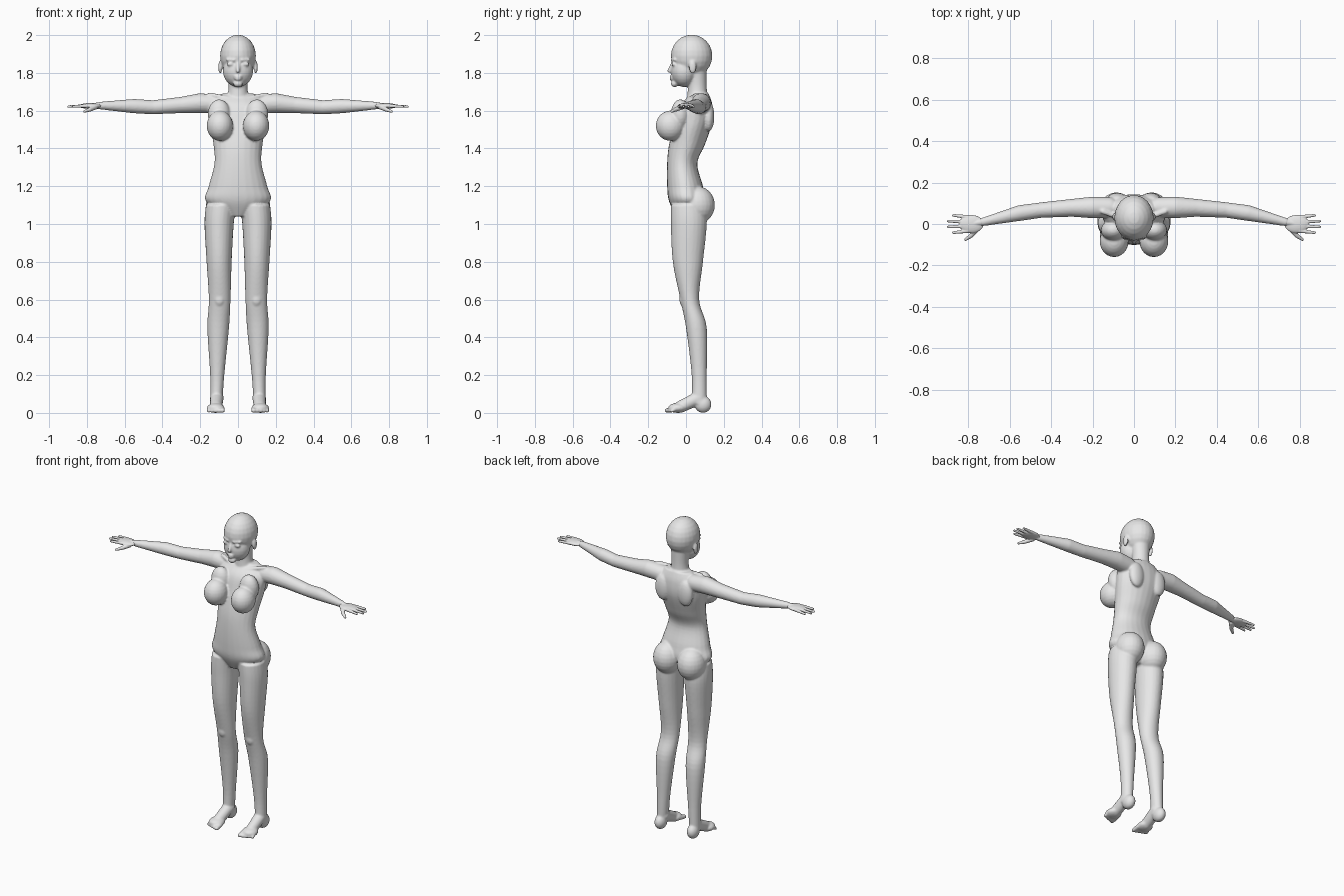
import bpy
import bmesh
import math
from mathutils import Matrix, Vector

default_cube = bpy.data.objects.get("Cube")
if default_cube:
    bpy.data.objects.remove(default_cube, do_unlink=True)

SEGMENTS = 24
STEPS = 6
SIDES = {"left": 1, "right": -1}

clay = bpy.data.materials.new("clay_grey")
clay.use_nodes = True
grey = (0.8, 0.8, 0.8, 1)
clay.diffuse_color = grey
clay.node_tree.nodes["Principled BSDF"].inputs["Base Color"].default_value = grey


def section(height, width, front, back, centre=0):
    """One level ellipse: middle point, then half width and half depth."""
    return Vector((centre, (front + back) / 2, height)), Vector((width / 2, (back - front) / 2))


def curve_between(before, start, end, after, t):
    """Smooth interpolation from start to end that respects both neighbours."""
    tangent_in = (end - before) / 2
    tangent_out = (after - start) / 2
    rise = end - start
    bend = rise * 3 - tangent_in * 2 - tangent_out
    ease = tangent_in + tangent_out - rise * 2
    return start + tangent_in * t + bend * t ** 2 + ease * t ** 3


def loft(bm, sections, side=1):
    """Skin a smooth tube through level ellipses and cap both ends."""
    rings = []
    last = len(sections) - 1
    for step in range(last * STEPS + 1):
        index = min(step // STEPS, last - 1)
        t = step / STEPS - index
        near = [sections[min(max(index + k, 0), last)] for k in (-1, 0, 1, 2)]
        middle, half = [curve_between(*values, t) for values in zip(*near)]
        ring = []
        for k in range(SEGMENTS):
            angle = math.tau * k / SEGMENTS
            x = middle.x + half.x * math.cos(angle)
            y = middle.y + half.y * math.sin(angle)
            ring.append(bm.verts.new((x * side, y, middle.z)))
        rings.append(ring)
    for low, high in zip(rings, rings[1:]):
        for k in range(SEGMENTS):
            following = (k + 1) % SEGMENTS
            bm.faces.new((low[k], low[following], high[following], high[k]))
    bm.faces.new(rings[0])
    bm.faces.new(rings[-1])


def blob(bm, centre, radii, side=1):
    """Ellipsoid, placed on the chosen side."""
    x, y, z = centre
    matrix = Matrix.Translation((x * side, y, z)) @ Matrix.Diagonal((*radii, 1))
    bmesh.ops.create_uvsphere(bm, u_segments=SEGMENTS, v_segments=SEGMENTS // 2,
                              radius=1, matrix=matrix)


def strand(bm, joints, side=1):
    """Tapered round limb: a ball at every joint and a cone between neighbours."""
    for position, radius in joints:
        blob(bm, position, [radius] * 3, side)
    for (start, start_radius), (end, end_radius) in zip(joints, joints[1:]):
        start, end = [Vector((x * side, y, z)) for x, y, z in (start, end)]
        along = end - start
        turn = along.to_track_quat("Z", "Y").to_matrix().to_4x4()
        bmesh.ops.create_cone(bm, cap_ends=True, segments=SEGMENTS, radius1=start_radius,
                              radius2=end_radius, depth=along.length,
                              matrix=Matrix.Translation((start + end) / 2) @ turn)


def finish(bm, name, voxel, passes):
    """Fuse the overlapping volumes into one smooth skin."""
    bmesh.ops.recalc_face_normals(bm, faces=bm.faces)
    mesh = bpy.data.meshes.new(name)
    bm.to_mesh(mesh)
    bm.free()
    mesh.materials.append(clay)
    obj = bpy.data.objects.new(name, mesh)
    bpy.context.collection.objects.link(obj)
    fuse = obj.modifiers.new("fuse", "REMESH")
    fuse.mode = "VOXEL"
    fuse.voxel_size = voxel
    fuse.use_smooth_shade = True
    soften = obj.modifiers.new("soften", "SMOOTH")
    soften.factor = 0.5
    soften.iterations = passes


def add_torso(bm):
    loft(bm, [
        section(height=1.04, width=0.1, front=-0.05, back=0.05),
        section(height=1.12, width=0.34, front=-0.09, back=0.1),
        section(height=1.2, width=0.31, front=-0.1, back=0.09),
        section(height=1.32, width=0.25, front=-0.1, back=0.06),
        section(height=1.42, width=0.26, front=-0.09, back=0.1),
        section(height=1.54, width=0.3, front=-0.06, back=0.14),
        section(height=1.63, width=0.3, front=-0.03, back=0.14),
        section(height=1.69, width=0.18, front=0.03, back=0.12),
    ])


def add_neck(bm):
    loft(bm, [
        section(height=1.62, width=0.14, front=0, back=0.12),
        section(height=1.72, width=0.1, front=0.01, back=0.11),
        section(height=1.82, width=0.11, front=0.01, back=0.11),
    ])


def add_head(bm):
    cranium, jaw = (0, 0.03, 1.89), (0, -0.01, 1.81)
    blob(bm, cranium, (0.095, 0.11, 0.112))
    blob(bm, jaw, (0.08, 0.07, 0.085))
    bridge, nose_tip = (0, -0.07, 1.85), (0, -0.09, 1.81)
    strand(bm, [(bridge, 0.01), (nose_tip, 0.01)])
    for lip_height in (1.78, 1.767):
        blob(bm, (0, -0.077, lip_height), (0.02, 0.01, 0.006))
    blob(bm, (0, -0.06, 1.742), (0.025, 0.02, 0.018))


def add_face_side(bm, side):
    blob(bm, (0.04, -0.065, 1.846), (0.02, 0.013, 0.009), side)
    inner_brow, outer_brow = (0.02, -0.075, 1.868), (0.06, -0.06, 1.87)
    strand(bm, [(inner_brow, 0.007), (outer_brow, 0.006)], side)
    ear = (0.094, 0.035, 1.83)
    blob(bm, ear, (0.01, 0.02, 0.035), side)


def add_chest_and_back(bm, side):
    blob(bm, (0.096, -0.083, 1.52), (0.07, 0.077, 0.08), side)
    upper_chest, shoulder_blade, buttock = (0.1, -0.03, 1.58), (0.08, 0.12, 1.57), (0.085, 0.06, 1.1)
    blob(bm, upper_chest, (0.06, 0.05, 0.08), side)
    blob(bm, shoulder_blade, (0.05, 0.03, 0.08), side)
    blob(bm, buttock, (0.085, 0.093, 0.1), side)
    throat, shoulder_top = (0.02, 0.01, 1.66), (0.15, 0.06, 1.685)
    strand(bm, [(throat, 0.01), (shoulder_top, 0.012)], side)


def add_leg(bm, side):
    loft(bm, [
        section(height=1.1, width=0.16, front=-0.08, back=0.1, centre=0.09),
        section(height=1, width=0.155, front=-0.08, back=0.11, centre=0.1),
        section(height=0.8, width=0.133, front=-0.07, back=0.09, centre=0.1),
        section(height=0.6, width=0.115, front=-0.03, back=0.07, centre=0.097),
        section(height=0.45, width=0.115, front=0, back=0.11, centre=0.105),
        section(height=0.2, width=0.075, front=0.03, back=0.11, centre=0.11),
        section(height=0.05, width=0.065, front=0.03, back=0.11, centre=0.115),
    ], side)
    kneecap = (0.098, -0.01, 0.6)
    blob(bm, kneecap, (0.03, 0.025, 0.04), side)


def add_foot(bm, side):
    heel, ball = (0.115, 0.09, 0.045), (0.118, -0.045, 0.026)
    blob(bm, heel, (0.034, 0.045, 0.045), side)
    blob(bm, ball, (0.047, 0.05, 0.026), side)
    ankle, instep = (0.112, 0.07, 0.08), (0.116, -0.03, 0.032)
    strand(bm, [(ankle, 0.036), (instep, 0.032)], side)
    for toe in range(5):
        thickness = 0.013 - toe * 0.001
        x = 0.082 + toe * 0.0185
        knuckle = (x, -0.06, 0.02)
        tip = (x, toe * 0.006 - 0.1, thickness)
        strand(bm, [(knuckle, thickness), (tip, thickness)], side)


def add_arm(bm, side):
    shoulder, deltoid = (0.12, 0.08, 1.635), (0.2, 0.08, 1.64)
    upper_arm, elbow = (0.3, 0.078, 1.63), (0.45, 0.067, 1.618)
    forearm, wrist = (0.55, 0.053, 1.624), (0.73, 0.01, 1.627)
    strand(bm, [(shoulder, 0.05), (deltoid, 0.052), (upper_arm, 0.043),
                (elbow, 0.037), (forearm, 0.038), (wrist, 0.02)], side)


def add_hand(bm, side):
    wrist, palm = (0.72, 0.012, 1.627), (0.785, 0, 1.625)
    blob(bm, palm, (0.06, 0.044, 0.015), side)
    strand(bm, [(wrist, 0.018), (palm, 0.014)], side)
    for finger in range(4):
        spread = finger - 1.5
        knuckle = (0.8, spread * 0.022, 1.625)
        tip = (0.91 - abs(spread) * 0.025, spread * 0.028, 1.622)
        strand(bm, [(knuckle, 0.01), (tip, 0.0065)], side)
    thumb_root, thumb_joint, thumb_tip = (0.755, -0.02, 1.62), (0.785, -0.055, 1.606), (0.813, -0.075, 1.596)
    strand(bm, [(thumb_root, 0.014), (thumb_joint, 0.011), (thumb_tip, 0.007)], side)


# Body in one continuous skin
body = bmesh.new()
for add_middle_part in (add_torso, add_neck, add_head):
    add_middle_part(body)
for side in SIDES.values():
    for add_side_part in (add_face_side, add_chest_and_back, add_leg, add_foot, add_arm):
        add_side_part(body, side)
finish(body, "body", voxel=0.006, passes=4)

# Hands with a finer skin
for label, side in SIDES.items():
    hand = bmesh.new()
    add_hand(hand, side)
    finish(hand, label + "_hand", voxel=0.003, passes=3)
